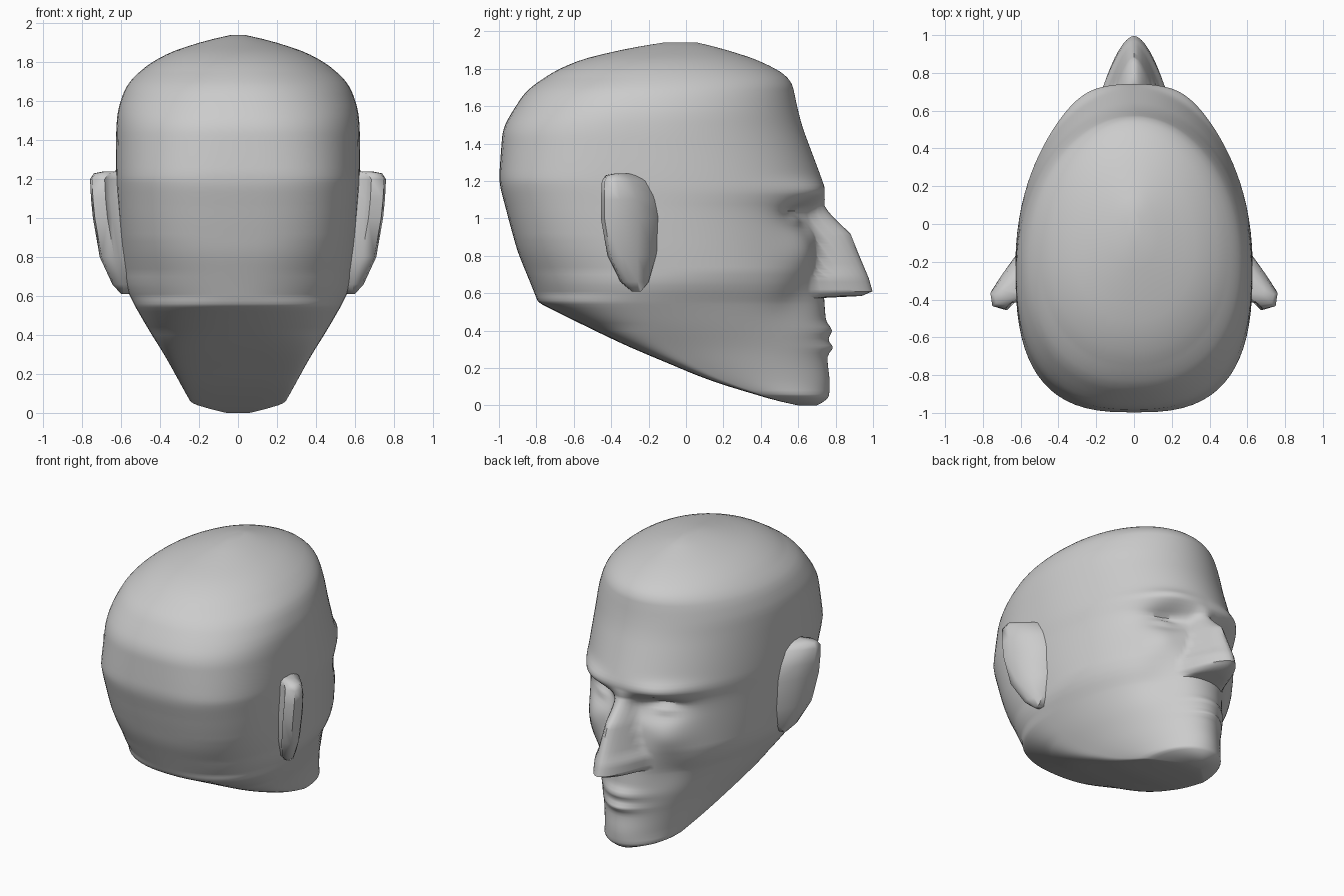
import bpy, bmesh, math

if "Cube" in bpy.data.objects:
    bpy.data.objects.remove(bpy.data.objects["Cube"])

# Head sections: height, back y, front y, half width
SECTIONS = [
    (0.00, .60, .70, .06), (0.02, .50, .745, .15), (0.05, .40, .765, .24),
    (0.13, .13, .77, .285), (0.24, -.13, .755, .345), (0.31, -.30, .755, .385),
    (0.42, -.53, .75, .455), (0.55, -.79, .74, .53), (0.65, -.83, .735, .58),
    (0.82, -.90, .72, .60), (1.00, -.95, .71, .615), (1.08, -.97, .72, .62),
    (1.13, -.985, .75, .625), (1.20, -1.0, .73, .628), (1.28, -.995, .70, .628),
    (1.48, -.98, .625, .625), (1.57, -.93, .60, .615), (1.69, -.85, .575, .57),
    (1.75, -.76, .56, .51), (1.82, -.65, .45, .42), (1.89, -.43, .27, .26),
    (1.94, -.12, .06, .04)]

# Squareness of the back half by height
BACK = [(0, 5), (.24, 5), (.42, 2.7), (.6, 2.25), (.9, 2.7), (1.2, 2.85),
        (1.5, 2.45), (1.75, 2.1)]

# Nose: height, projection, half width
NOSE = [(.575, 0, .16), (.585, .20, .16), (.61, .26, .18), (.68, .245, .18),
        (.74, .225, .145), (.92, .165, .10), (1.07, .02, .08), (1.13, 0, .08)]


def sample(table, z):
    """Linear interpolation of a table keyed by its first column."""
    if z <= table[0][0]:
        return table[0][1:]
    for a, b in zip(table, table[1:]):
        if z <= b[0]:
            t = (z - a[0]) / (b[0] - a[0])
            return tuple(p + (q - p) * t for p, q in zip(a[1:], b[1:]))
    return table[-1][1:]


def smooth_sample(table, z, r=.045):
    """Moving average of the linear sample, narrowed near the table ends."""
    r = min(r, z - table[0][0], table[-1][0] - z)
    if .5 < z < .6 or .03 < z < .09:
        r = min(r, .012)
    pts = [sample(table, z + r * k / 4) for k in range(-4, 5)]
    return [sum(c) / 9 for c in zip(*pts)]


def bump(x, z, cx, cz, sx, sz):
    return math.exp(-((x - cx) / sx) ** 2 - ((z - cz) / sz) ** 2)


def face_relief(x, z):
    """Forward offset that shapes nose, eyes, cheeks, lips and chin."""
    a = abs(x)
    p, w = sample(NOSE, z)
    d = p * max(0, 1 - (a / w) ** 1.7)
    d -= .11 * bump(a, z, .22, 1.02, .13, .08 if z < 1.02 else .06)   # sockets
    d += .05 * bump(a, z, .24, .995, .08, .035)         # eyelids
    d += .035 * bump(a, z, .28, 1.15, .16, .05)         # brow
    d += .03 * bump(a, z, .31, .82, .10, .10)           # cheekbones
    d -= .04 * bump(a, z, .28, .55, .11, .15)           # cheek hollows
    d += .03 * bump(a, z, 0, .40, .15, .035)            # upper lip
    d += .03 * bump(a, z, 0, .31, .13, .03)             # lower lip
    return d


def loft(name, rings, angle):
    """Skin closed rings of points and cap both ends."""
    bm = bmesh.new()
    vs = [[bm.verts.new(p) for p in r] for r in rings]
    n = len(rings[0])
    for a, b in zip(vs, vs[1:]):
        for i in range(n):
            j = (i + 1) % n
            bm.faces.new((a[i], a[j], b[j], b[i]))
    bm.faces.new(vs[0][::-1])
    bm.faces.new(vs[-1])
    bmesh.ops.recalc_face_normals(bm, faces=bm.faces)
    me = bpy.data.meshes.new(name)
    bm.to_mesh(me)
    bm.free()
    ob = bpy.data.objects.new(name, me)
    bpy.context.collection.objects.link(ob)
    bpy.ops.object.select_all(action='DESELECT')
    ob.select_set(True)
    bpy.context.view_layer.objects.active = ob
    bpy.ops.object.shade_smooth_by_angle(angle=math.radians(angle))
    return ob


def head_ring(z, n=96):
    yb, yf, w = smooth_sample(SECTIONS, z)
    yc = yb + min(.46, .1 + .5 * z) * (yf - yb)
    e_back = sample(BACK, z)[0]
    ring = []
    for i in range(n):
        t = 2 * math.pi * i / n
        t -= .45 * math.sin(t)                           # denser at the face
        c, s = math.cos(t), math.sin(t)
        e = 2.0 if c > 0 else e_back
        x = w * math.copysign(abs(s) ** (2 / e), s)
        y = yc + (yf - yc if c > 0 else yc - yb) * math.copysign(abs(c) ** (2 / e), c)
        if c > 0 and z > .02:
            y += face_relief(x, z) * min(1, c * 2)
        ring.append((x, y, z))
    return ring


# Head
levels = sorted({round(i * .02, 3) for i in range(98)}
                | {s[0] for s in SECTIONS} | {k[0] for k in NOSE})
head = loft("head", [head_ring(z) for z in levels], 50)

# Ears: height, front y, back y, outer x
EAR = [(.61, -.24, -.29, .60), (.66, -.20, -.35, .645), (.80, -.16, -.42, .71),
       (1.0, -.13, -.455, .745), (1.10, -.14, -.455, .755), (1.20, -.19, -.45, .76),
       (1.23, -.25, -.43, .74), (1.24, -.29, -.38, .69)]


def ear_ring(z, yf, yb, xo):
    d = yf - yb
    xm = max(.59, xo - .075)
    return [(.56, yf, z), (.60, yf, z),
            (.60 + (xo - .60) * .6, yf - d * .38, z), (xo, yf - d * .68, z),
            (xo - .01, yb + d * .06, z), (xm, yb, z),
            (xm - .025, yb + d * .12, z), (.56, yb + d * .15, z)]


ears = loft("ears", [ear_ring(*k) for k in EAR], 60)
mirror = ears.modifiers.new("Mirror", 'MIRROR')
mirror.use_axis = (True, False, False)
